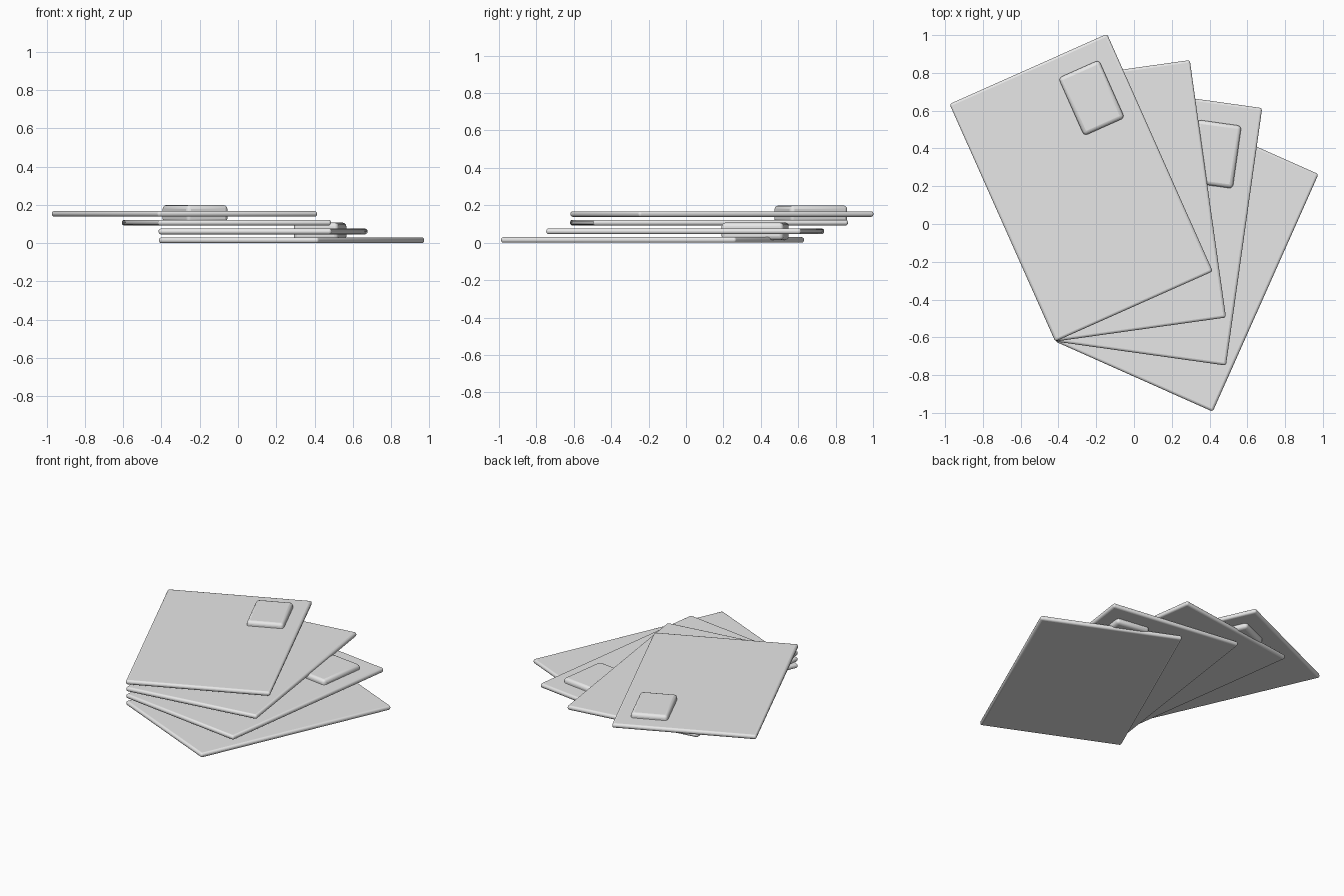
import bpy
import math
from mathutils import Matrix, Vector

cube = bpy.data.objects.get("Cube")
if cube:
    bpy.data.objects.remove(cube, do_unlink=True)

grey = bpy.data.materials.new("light grey")
grey.use_nodes = True
colour = (0.8, 0.8, 0.8, 1)
grey.diffuse_color = colour
grey.node_tree.nodes["Principled BSDF"].inputs["Base Color"].default_value = colour

PIVOT = Vector((-0.417, -0.622, 0))
CARD_W, CARD_H, CARD_T = 0.913, 1.376, 0.03
STEP = 0.046


def slab(name, size, centre, angle, z, bevel, segments):
    """Bevelled slab placed in card space, then fanned about the shared corner."""
    bpy.ops.mesh.primitive_cube_add(size=1)
    ob = bpy.context.object
    ob.name = name
    ob.data.materials.append(grey)
    spin = Matrix.Rotation(angle, 4, "Z")
    place = Matrix.Translation(PIVOT + Vector((0, 0, z))) @ spin
    ob.data.transform(Matrix.Diagonal((*size, 1)))
    ob.matrix_world = place @ Matrix.Translation((*centre, 0))
    mod = ob.modifiers.new("rounded_edges", "BEVEL")
    mod.width = bevel
    mod.segments = segments
    bpy.ops.object.shade_smooth_by_angle(angle=math.radians(40))
    return ob


# Four cards fanned about one corner, stacked upwards; alternate cards carry a pad
for i, degrees in enumerate((-24, -8, 8, 24)):
    angle = math.radians(degrees)
    z = CARD_T / 2 + STEP * i
    slab(f"card_{i + 1}", (CARD_W, CARD_H, CARD_T),
         (CARD_W / 2, CARD_H / 2), angle, z, 0.013, 3)
    if i % 2:
        slab(f"pad_{i + 1}", (0.235, 0.335, 0.092), (0.7, 1.1), angle, z, 0.02, 3)
